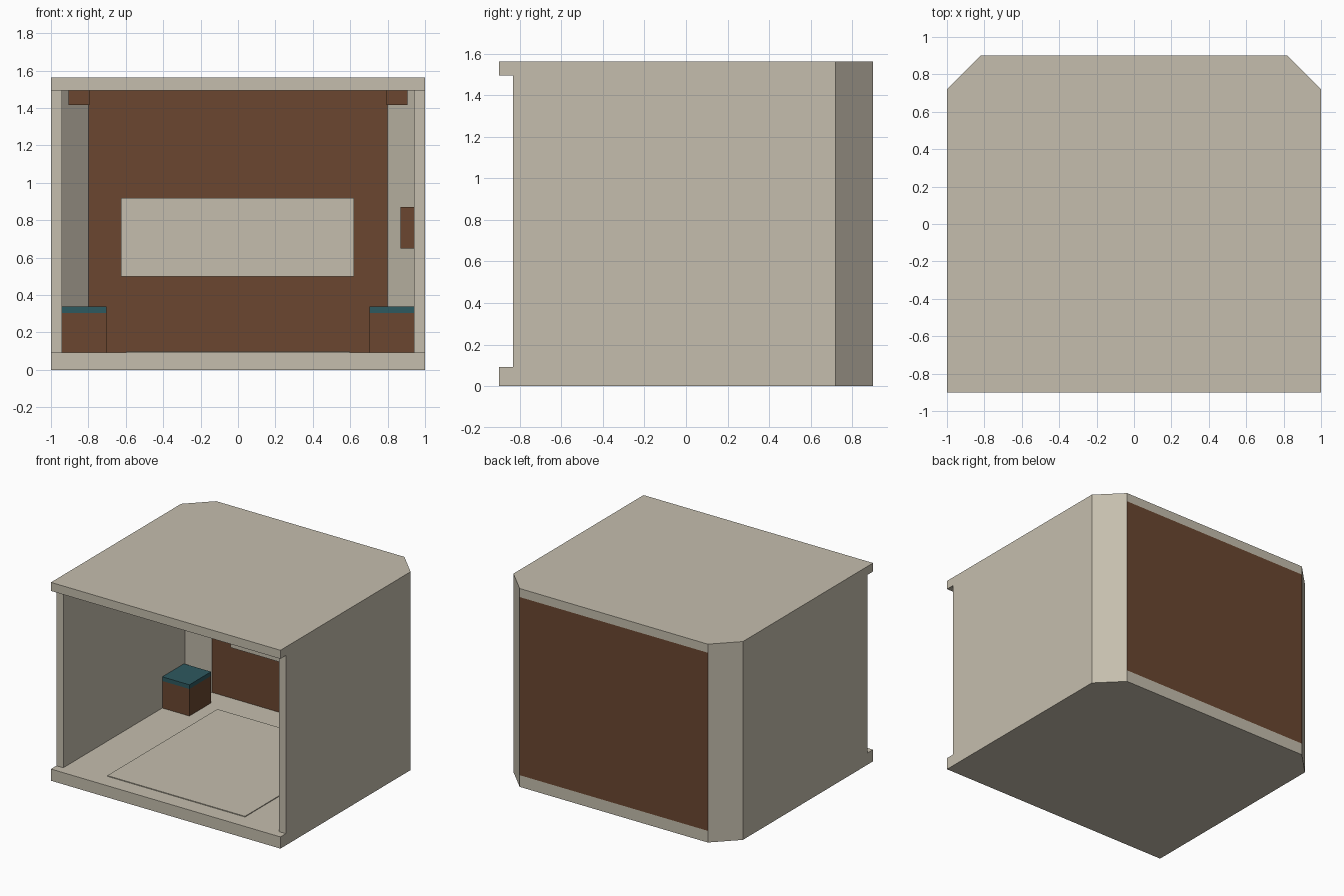
import bpy, bmesh

if "Cube" in bpy.data.objects:
    bpy.data.objects.remove(bpy.data.objects["Cube"])


def material(name, rgb):
    m = bpy.data.materials.new(name)
    m.diffuse_color = (*rgb, 1)
    m.use_nodes = True
    m.node_tree.nodes["Principled BSDF"].inputs["Base Color"].default_value = m.diffuse_color
    return m


BEIGE = material("warm beige", (0.56, 0.515, 0.42))
BROWN = material("dark brown", (0.145, 0.062, 0.03))
TEAL = material("deep teal", (0.027, 0.10, 0.115))


def prism(name, outline, z0, z1, mat):
    """Extrude a flat xy outline from z0 to z1."""
    bm = bmesh.new()
    face = bm.faces.new([bm.verts.new((x, y, z0)) for x, y in outline])
    up = bmesh.ops.extrude_face_region(bm, geom=[face])["geom"]
    bmesh.ops.translate(bm, vec=(0, 0, z1 - z0),
                        verts=[v for v in up if isinstance(v, bmesh.types.BMVert)])
    bmesh.ops.recalc_face_normals(bm, faces=bm.faces)
    mesh = bpy.data.meshes.new(name)
    bm.to_mesh(mesh)
    bm.free()
    mesh.materials.append(mat)
    obj = bpy.data.objects.new(name, mesh)
    bpy.context.collection.objects.link(obj)
    return obj


def box(name, x0, x1, y0, y1, z0, z1, mat):
    return prism(name, [(x0, y0), (x1, y0), (x1, y1), (x0, y1)], z0, z1, mat)


FLOOR, CEIL, TOP = 0.092, 1.495, 1.5625

# Floor and ceiling slabs with clipped back corners
slab = [(-1, -0.9), (1, -0.9), (1, 0.72), (0.82, 0.9), (-0.82, 0.9), (-1, 0.72)]
prism("floor", slab, 0, FLOOR, BEIGE)
prism("ceiling", slab, CEIL, TOP, BEIGE)

# Back wall with a shallow light panel
prism("back_wall", [(-0.82, 0.9), (0.82, 0.9), (0.8, 0.82), (-0.8, 0.82)],
      FLOOR, CEIL, BROWN)
box("wall_panel", -0.625, 0.62, 0.80, 0.82, 0.5, 0.92, BEIGE)

# Thin floor mat
box("floor_mat", -0.6, 0.6, -0.77, 0.6, FLOOR, FLOOR + 0.006, BEIGE)

# Mirrored parts: side walls, angled corner walls, stools, ceiling rails
for side, s in (("left", -1), ("right", 1)):
    def mirrored(points):
        return [(s * x, y) for x, y in points]

    prism(side + "_wall", mirrored([(1, -0.832), (1, 0.72), (0.94, 0.68), (0.94, -0.832)]),
          FLOOR, CEIL, BEIGE)
    prism(side + "_corner_wall", mirrored([(1, 0.72), (0.82, 0.9), (0.8, 0.82), (0.94, 0.68)]),
          FLOOR, CEIL, BEIGE)
    seat = mirrored([(0.704, 0.40), (0.94, 0.40), (0.94, 0.67), (0.704, 0.67)])
    prism(side + "_stool", seat, FLOOR, 0.305, BROWN)
    prism(side + "_cushion", seat, 0.305, 0.338, TEAL)
    rail = mirrored([(0.795, -0.7), (0.905, -0.7), (0.905, 0.7), (0.795, 0.7)])
    prism(side + "_ceiling_rail", rail, 1.415, CEIL, BROWN)

# Small cabinet on the right wall
box("wall_cabinet", 0.87, 0.94, -0.2, 0.2, 0.648, 0.872, BROWN)
